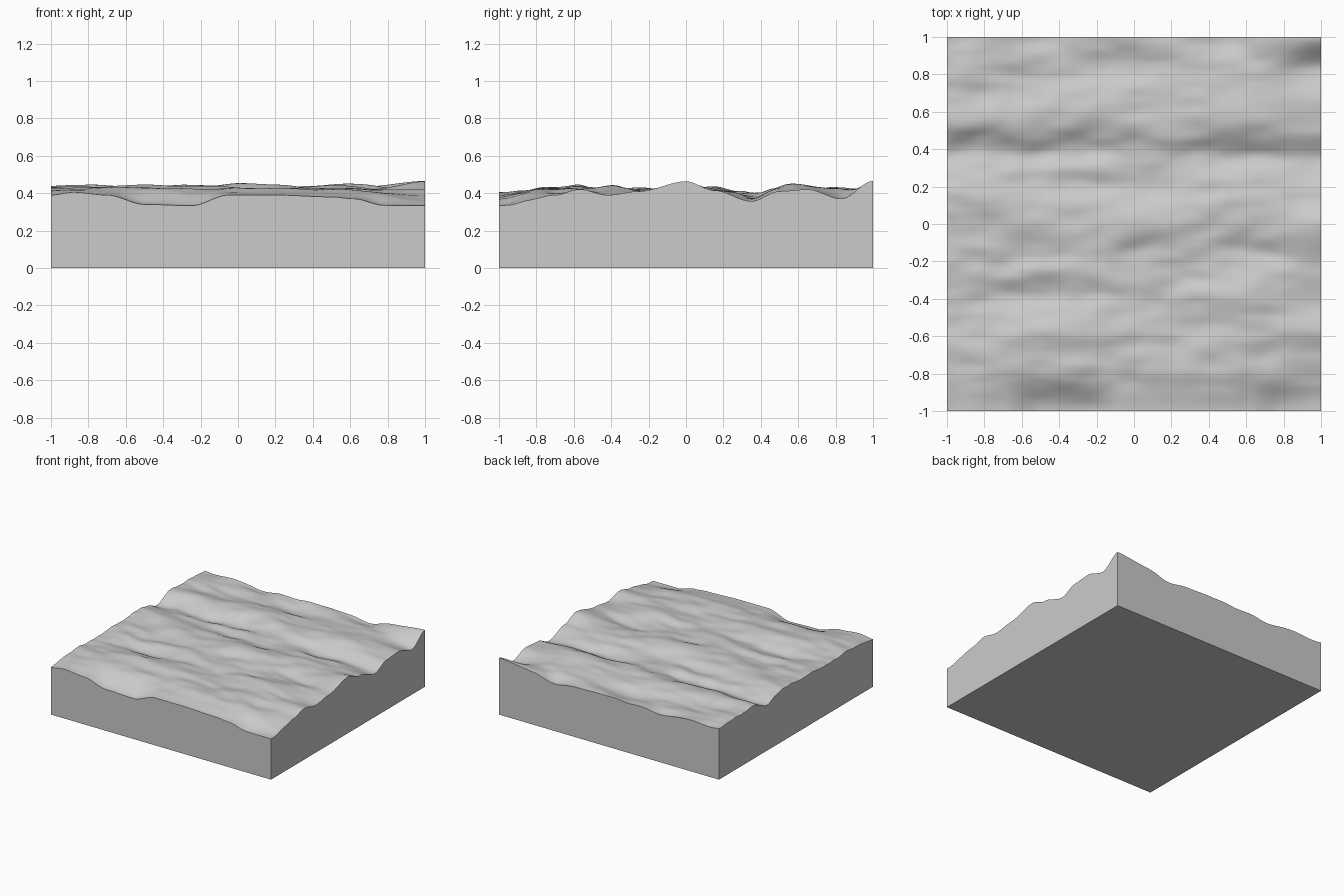
import bpy, bmesh, math
from mathutils import Vector, noise

if "Cube" in bpy.data.objects:
    bpy.data.objects.remove(bpy.data.objects["Cube"])

N = 180  # grid cells per side

# Rim heights read along the front and right faces: (position, z)
FRONT = [(-1, .39), (-.88, .405), (-.7, .39), (-.5, .34), (-.25, .333), (-.05, .39),
         (.2, .39), (.5, .38), (.62, .37), (.78, .335), (1, .335)]
RIGHT = [(-1, .335), (-.85, .37), (-.7, .39), (-.57, .42), (-.42, .39), (-.25, .41),
         (0, .463), (.15, .415), (.35, .357), (.5, .41), (.65, .42), (.83, .37), (1, .465)]

# Large swells and troughs: x, y, height, radius x, radius y
SWELLS = [(0, 0, .04, .3, .12), (.62, .34, -.05, .4, .09), (-.4, .4, -.04, .3, .08),
          (-.3, .62, .035, .35, .1), (-.15, .82, -.04, .3, .1), (.6, .58, .03, .35, .1),
          (-.5, -.57, .035, .35, .1), (-.45, -.38, -.035, .3, .08), (.55, -.36, .02, .3, .08),
          (.65, -.15, -.03, .3, .09), (-.1, .2, -.03, .4, .07), (-.35, -.75, .01, .4, .12),
          (.5, 1, -.03, .12, .1), (-.5, 1, -.03, .12, .1), (-.95, .38, -.03, .2, .08),
          (-.9, .55, .03, .25, .08), (.8, .95, .03, .3, .1), (-.75, .1, .015, .35, .12)]


def profile(points, t):
    """Smoothly interpolated height along a rim."""
    for (a, za), (b, zb) in zip(points, points[1:]):
        if t <= b:
            s = max(0, (t - a) / (b - a))
            return za + (zb - za) * s * s * (3 - 2 * s)
    return points[-1][1]


def height(x, y):
    z = .417
    for cx, cy, h, rx, ry in SWELLS:
        z += h * math.exp(-((x - cx) / rx) ** 2 - ((y - cy) / ry) ** 2)
    # Ripples drawn out along x
    z += .022 * noise.noise(Vector((x * 2.6 + 7, y * 6.5, 1.3)))
    z += .011 * noise.noise(Vector((x * 6 + 3, y * 12, 4.7)))
    z = .40 + .07 * math.tanh((z - .40) / .07)
    # Pull the surface to the known rims
    wr = math.exp(-((x - 1) / .2) ** 2)
    z += (profile(RIGHT, y) - z) * wr
    wf = math.exp(-((y + 1) / .13) ** 2)
    return z + (profile(FRONT, x) - z) * wf


# Rippled top surface
bm = bmesh.new()
bmesh.ops.create_grid(bm, x_segments=N, y_segments=N, size=1)
for v in bm.verts:
    v.co.z = height(v.co.x, v.co.y)
for f in bm.faces:
    f.smooth = True

# Straight walls down to a flat base
rim = [e for e in bm.edges if e.is_boundary]
ext = bmesh.ops.extrude_edge_only(bm, edges=rim)["geom"]
for v in ext:
    if isinstance(v, bmesh.types.BMVert):
        v.co.z = 0
bottom = [e for e in bm.edges if e.is_boundary]
bmesh.ops.contextual_create(bm, geom=bottom)
bmesh.ops.recalc_face_normals(bm, faces=bm.faces[:])

mesh = bpy.data.meshes.new("water_block")
bm.to_mesh(mesh)
bm.free()
block = bpy.data.objects.new("water_block", mesh)
bpy.context.collection.objects.link(block)
bpy.context.view_layer.objects.active = block
block.select_set(True)
bpy.ops.object.shade_smooth_by_angle(angle=math.radians(50))
